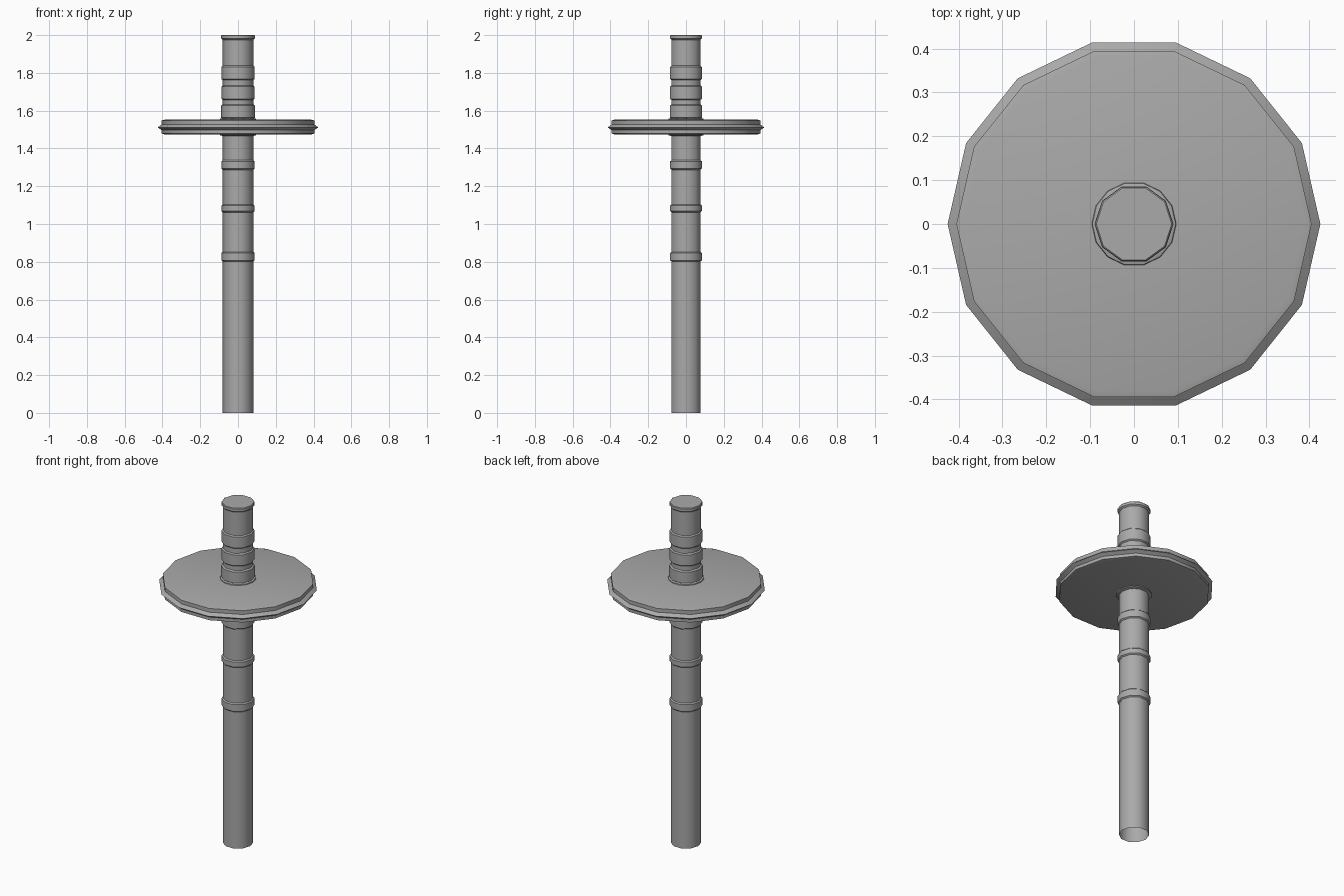
import bpy, bmesh, math

cube = bpy.data.objects.get("Cube")
if cube:
    bpy.data.objects.remove(cube, do_unlink=True)

grey = bpy.data.materials.new("plain_grey")
grey.use_nodes = True
colour = (0.4, 0.4, 0.4, 1)
grey.diffuse_color = colour
grey.node_tree.nodes["Principled BSDF"].inputs["Base Color"].default_value = colour


def lathe(name, profile, sides):
    """Turn (radius, height) points about z; a zero radius closes the end."""
    bm = bmesh.new()
    rings = []
    for r, z in profile:
        count = sides if r else 1
        rings.append([bm.verts.new((r * math.cos(math.tau * i / sides),
                                    r * math.sin(math.tau * i / sides), z))
                      for i in range(count)])
    for low, high in zip(rings, rings[1:]):
        for i in range(sides):
            j = (i + 1) % sides
            if len(low) == 1:
                bm.faces.new((low[0], high[j], high[i]))
            elif len(high) == 1:
                bm.faces.new((low[i], low[j], high[0]))
            else:
                bm.faces.new((low[i], low[j], high[j], high[i]))
    mesh = bpy.data.meshes.new(name)
    bm.to_mesh(mesh)
    bm.free()
    mesh.materials.append(grey)
    obj = bpy.data.objects.new(name, mesh)
    bpy.context.collection.objects.link(obj)
    bpy.ops.object.select_all(action='DESELECT')
    obj.select_set(True)
    bpy.context.view_layer.objects.active = obj
    bpy.ops.object.shade_smooth_by_angle(angle=math.radians(40))
    return obj


# Shaft with raised bands, open at the foot and capped at the top
SHAFT = 0.081
bands = [(0.805, 0.85, 0.088), (1.065, 1.10, 0.088), (1.29, 1.335, 0.088),
         (1.56, 1.63, 0.090), (1.66, 1.73, 0.088), (1.765, 1.835, 0.088)]
profile = [(SHAFT, 0)]
for bottom, top, radius in bands:
    profile += [(SHAFT, bottom - 0.003), (radius, bottom + 0.003),
                (radius, top - 0.003), (SHAFT, top + 0.003)]
profile += [(SHAFT, 1.975), (0.089, 1.982), (0.089, 1.997), (0.086, 2), (0, 2)]
lathe("shaft", profile, 10)

# Broad disc with bevelled rims and a thin ridge round its edge
lathe("disc", [(0, 1.475), (0.39, 1.475), (0.405, 1.479), (0.405, 1.497),
               (0.413, 1.503), (0.425, 1.511), (0.413, 1.52), (0.405, 1.526),
               (0.405, 1.548), (0.39, 1.552), (0, 1.552)], 14)

# Shallow collars where the shaft passes through the disc
lathe("upper_collar", [(0.097, 1.55), (0.095, 1.557), (0.08, 1.561)], 14)
lathe("lower_collar", [(0.08, 1.466), (0.095, 1.47), (0.097, 1.477)], 14)
